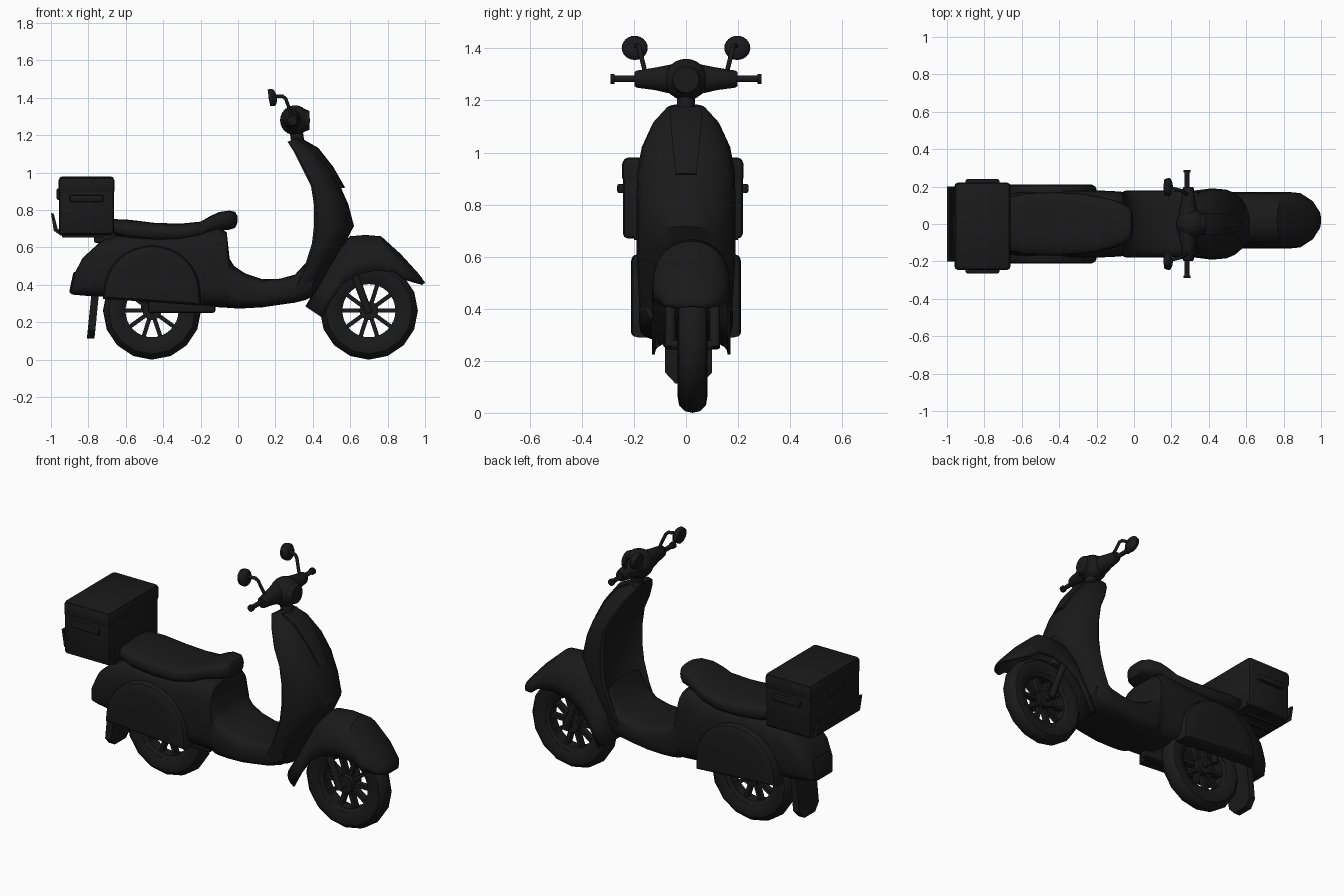
import bpy, bmesh, math
from math import sin, cos, pi, radians
from mathutils import Vector, Matrix

black = bpy.data.materials.new("black")
black.diffuse_color = (0.01, 0.01, 0.01, 1)


def finish(ob, angle=35):
    bpy.ops.object.select_all(action='DESELECT')
    ob.select_set(True)
    bpy.context.view_layer.objects.active = ob
    bpy.ops.object.shade_smooth_by_angle(angle=radians(angle))
    return ob


def from_bm(name, bm, angle=35):
    bmesh.ops.recalc_face_normals(bm, faces=bm.faces)
    me = bpy.data.meshes.new(name)
    bm.to_mesh(me)
    bm.free()
    me.materials.append(black)
    ob = bpy.data.objects.new(name, me)
    bpy.context.collection.objects.link(ob)
    return finish(ob, angle)


def loft(name, rings, wrap=True, around=False, caps=True, angle=35):
    """Skin a list of equal-length rings of points."""
    bm = bmesh.new()
    vs = [[bm.verts.new(p) for p in r] for r in rings]
    n = len(rings[0])
    for i in range(len(vs) if around else len(vs) - 1):
        a, b = vs[i], vs[(i + 1) % len(vs)]
        for j in range(n if wrap else n - 1):
            k = (j + 1) % n
            bm.faces.new((a[j], a[k], b[k], b[j]))
    if caps and not around:
        bm.faces.new(vs[0])
        bm.faces.new(vs[-1])
    return from_bm(name, bm, angle)


def box(name, c, s, bevel=0.01, rot=0):
    bm = bmesh.new()
    m = Matrix.Translation(c) @ Matrix.Rotation(rot, 4, 'Y') @ Matrix.Diagonal((*s, 1))
    bmesh.ops.create_cube(bm, size=1, matrix=m)
    if bevel:
        bmesh.ops.bevel(bm, geom=bm.edges[:], offset=bevel, segments=2, profile=0.5, affect='EDGES')
    return from_bm(name, bm)


def ball(name, c, s, rot=0):
    bm = bmesh.new()
    m = Matrix.Translation(c) @ Matrix.Rotation(rot, 4, 'Y') @ Matrix.Diagonal((*s, 1))
    bmesh.ops.create_uvsphere(bm, u_segments=20, v_segments=12, radius=1, matrix=m)
    return from_bm(name, bm)


def rod(name, a, b, r, r2=None, seg=12):
    a, b = Vector(a), Vector(b)
    bm = bmesh.new()
    m = Matrix.Translation((a + b) / 2) @ (b - a).to_track_quat('Z', 'Y').to_matrix().to_4x4()
    bmesh.ops.create_cone(bm, cap_ends=True, segments=seg, radius1=r, radius2=r2 or r,
                          depth=(b - a).length, matrix=m)
    return from_bm(name, bm)


def spow(v, e):
    return math.copysign(abs(v) ** e, v)


def oval(x, z0, z1, w, e=0.5, n=24):
    """Superellipse cross-section across the scooter at x."""
    return [(x, w * spow(cos(2 * pi * i / n), e),
             (z0 + z1) / 2 + (z1 - z0) / 2 * spow(sin(2 * pi * i / n), e)) for i in range(n)]


def modifier(ob, kind, **kw):
    m = ob.modifiers.new(kind.title(), kind)
    for k, v in kw.items():
        setattr(m, k, v)


# Wheels: low-poly tyre, rim, hub and ten spokes
WY = 0.025


def lathe(name, cx, cz, prof, n=16):
    return loft(name, [[(cx + r * sin(2 * pi * i / n), WY + y, cz - r * cos(2 * pi * i / n))
                        for r, y in prof] for i in range(n)], around=True)


half = [(0.165, 0.042), (0.2, 0.057), (0.232, 0.052), (0.255, 0.03)]
tyre = [(r, -y) for r, y in half] + [(0.262, 0)] + half[::-1]
for tag, cx in (("front", 0.70), ("rear", -0.46)):
    cz = 0.262
    lathe(tag + "_tyre", cx, cz, tyre)
    lathe(tag + "_rim", cx, cz, [(0.142, -0.03), (0.175, -0.046), (0.175, 0.046), (0.142, 0.03)], 32)
    rod(tag + "_hub", (cx, WY - 0.045, cz), (cx, WY + 0.045, cz), 0.05, seg=20)
    rod(tag + "_axle", (cx, WY - 0.085, cz), (cx, WY + 0.085, cz), 0.018)
    for i in range(10):
        a = 2 * pi * i / 10
        box(tag + "_spoke", (cx + 0.098 * cos(a), WY, cz - 0.098 * sin(a)), (0.12, 0.035, 0.022), 0, a)

# Main body: tail, seat base and floor, with a well for the rear wheel
body = loft("body", [oval(*s) for s in (
    (-0.89, 0.35, 0.39, 0.08), (-0.875, 0.347, 0.46, 0.105), (-0.83, 0.343, 0.545, 0.13),
    (-0.72, 0.335, 0.645, 0.16), (-0.6, 0.325, 0.675, 0.172), (-0.4, 0.31, 0.67, 0.178),
    (-0.2, 0.29, 0.69, 0.18), (-0.1, 0.28, 0.71, 0.175), (-0.06, 0.278, 0.68, 0.172),
    (-0.045, 0.276, 0.54, 0.178), (-0.02, 0.275, 0.5, 0.18), (0.04, 0.275, 0.46, 0.18),
    (0.13, 0.28, 0.43, 0.18), (0.225, 0.294, 0.433, 0.18), (0.305, 0.305, 0.455, 0.178),
    (0.364, 0.32, 0.52, 0.172), (0.40, 0.34, 0.6, 0.16))])
well = box("wheel_well_cutter", (-0.465, WY, 0.28), (0.56, 0.2, 0.56), 0)
well.hide_render = True
well.hide_viewport = True
modifier(body, 'BOOLEAN', operation='DIFFERENCE', object=well, solver='EXACT')

# Bulging side covers over the rear wheel
arch = [(-0.46 + 0.258 * cos(pi * i / 16), 0.36 + 0.25 * sin(pi * i / 16)) for i in range(17)]
arch += [(-0.722, 0.325), (-0.46, 0.308), (-0.2, 0.29)]
cover = loft("side_cover", [[(-0.46 + (x + 0.46) * k, y, 0.42 + (z - 0.42) * k) for x, z in arch]
                            for y, k in ((0.13, 1), (0.185, 1), (0.203, 0.965), (0.21, 0.9), (0.212, 0.7))])
modifier(cover, 'MIRROR', use_axis=(False, True, False))

# Seat
loft("seat", [oval(*s, 0.65) for s in (
    (-0.7, 0.68, 0.73, 0.11), (-0.67, 0.665, 0.752, 0.145), (-0.58, 0.64, 0.748, 0.165),
    (-0.45, 0.628, 0.732, 0.17), (-0.31, 0.628, 0.727, 0.165), (-0.2, 0.65, 0.738, 0.15),
    (-0.15, 0.675, 0.767, 0.138), (-0.1, 0.69, 0.79, 0.125), (-0.045, 0.695, 0.797, 0.105),
    (-0.015, 0.705, 0.79, 0.075), (-0.004, 0.73, 0.77, 0.035))])

# Leg shield: rounded front, hollowed back
rings = []
for xf, zf, xb, zb, w in ((0.32, 1.187, 0.265, 1.165, 0.075), (0.41, 1.13, 0.30, 1.11, 0.128),
                          (0.49, 1.03, 0.345, 1.02, 0.17), (0.55, 0.92, 0.39, 0.93, 0.187),
                          (0.59, 0.83, 0.406, 0.83, 0.19), (0.62, 0.715, 0.406, 0.71, 0.19),
                          (0.57, 0.62, 0.395, 0.62, 0.19), (0.49, 0.49, 0.36, 0.51, 0.185),
                          (0.39, 0.32, 0.31, 0.40, 0.178)):
    F, B = Vector((xf, 0, zf)), Vector((xb, 0, zb))
    sec = [(sin(a), 0.08 + 0.92 * cos(a) ** 0.75) for a in (radians(-90 + 15 * i) if 0 < i < 12 else
           radians(-89.99 if i == 0 else 89.99) for i in range(13))]
    sec += [(0.94, 0), (0.8, 0.14), (0.4, 0.25), (0, 0.27), (-0.4, 0.25), (-0.8, 0.14), (-0.94, 0)]
    rings.append([B.lerp(F, t) + Vector((0, w * y, 0)) for y, t in sec])
loft("leg_shield", rings)
loft("shield_ridge", [[(x - 0.05, -w, z - 0.01), (x - 0.004, -w, z - 0.002), (x + 0.01, 0, z),
                       (x - 0.004, w, z - 0.002), (x - 0.05, w, z - 0.01)]
                      for x, z, w in ((0.34, 1.178, 0.06), (0.42, 1.132, 0.06), (0.50, 1.03, 0.052),
                                      (0.563, 0.92, 0.04))])

# Front fender shell
rings = []
for xt, zt, xb, zb, w in ((1.0, 0.412, 0.985, 0.4, 0.05), (0.97, 0.455, 0.95, 0.41, 0.105),
                          (0.87, 0.565, 0.89, 0.43, 0.145), (0.765, 0.66, 0.84, 0.468, 0.15),
                          (0.68, 0.667, 0.74, 0.478, 0.15), (0.60, 0.66, 0.64, 0.455, 0.15),
                          (0.53, 0.59, 0.56, 0.405, 0.15), (0.44, 0.42, 0.50, 0.32, 0.15),
                          (0.36, 0.285, 0.45, 0.225, 0.15)):
    T, B = Vector((xt, 0.02, zt)), Vector((xb, 0.02, zb))
    rings.append([B.lerp(T, abs(cos(a)) ** 0.8) + Vector((0, w * sin(a), 0))
                  for a in (-pi / 2 + pi * i / 14 for i in range(15))])
fender = loft("front_fender", rings, wrap=False, caps=False)
modifier(fender, 'SOLIDIFY', thickness=0.01, offset=-1 if fender.data.polygons[60].normal.z > 0 else 1)

# Fork
for y in (-0.06, 0.11):
    rod("fork_leg", (0.70, y, 0.25), (0.58, y, 0.57), 0.02)
rod("steering_stem", (0.60, 0.02, 0.52), (0.5, 0, 0.8), 0.035)

# Rear drive unit
box("swing_arm", (-0.3, -0.065, 0.29), (0.36, 0.05, 0.08), 0.015)
rod("rear_damper", (-0.5, 0.11, 0.27), (-0.5, 0.11, 0.56), 0.018)

# Steering head, handlebar, grips and mirrors
rod("neck", (0.325, 0, 1.13), (0.31, 0, 1.23), 0.035, seg=16)
ball("steering_head", (0.305, 0, 1.28), (0.08, 0.083, 0.08))
rod("headlight", (0.345, 0, 1.28), (0.383, 0, 1.28), 0.065, 0.05, 20)
loft("handlebar_cover", [[(0.29 + r * 0.9 * cos(2 * pi * i / 16), y, z + r * sin(2 * pi * i / 16))
                          for i in range(16)]
                         for y, r, z in ((-0.197, 0.028, 1.282), (-0.188, 0.033, 1.282), (-0.12, 0.043, 1.283),
                                         (-0.05, 0.058, 1.282), (0.05, 0.058, 1.282), (0.12, 0.043, 1.283),
                                         (0.188, 0.033, 1.282), (0.197, 0.028, 1.282))])
for s in (-1, 1):
    rod("grip", (0.283, s * 0.18, 1.283), (0.283, s * 0.285, 1.283), 0.013)
    rod("grip_end", (0.283, s * 0.275, 1.283), (0.283, s * 0.29, 1.283), 0.019)
    path = [(0.29, s * 0.155, 1.30), (0.255, s * 0.178, 1.395), (0.24, s * 0.182, 1.408), (0.19, s * 0.195, 1.41)]
    for a, b in zip(path, path[1:]):
        rod("mirror_stem", a, b, 0.009)
        ball("mirror_joint", b, (0.009, 0.009, 0.009))
    ball("mirror", (0.185, s * 0.197, 1.402), (0.022, 0.05, 0.047), radians(-10))
    rod("mirror_glass", (0.178, s * 0.197, 1.402), (0.165, s * 0.197, 1.40), 0.046, 0.044, 20)

# Cargo box on its rack
BY = -0.012
box("cargo_box", (-0.81, BY, 0.825), (0.295, 0.46, 0.31), 0.018)
box("cargo_lid_rim", (-0.81, BY, 0.93), (0.3, 0.466, 0.09), 0.018)
for s in (-1, 1):
    box("side_handle", (-0.81, BY + s * 0.238, 0.862), (0.18, 0.03, 0.036), 0.01)
box("rear_latch", (-0.96, BY, 0.885), (0.02, 0.14, 0.06), 0.008)
rack = [(-0.66, 0.665), (-0.95, 0.665), (-0.985, 0.69), (-1.0, 0.785), (-0.985, 0.78), (-0.965, 0.7),
        (-0.94, 0.69), (-0.66, 0.69)]
loft("rack", [[(x, y, z) for x, z in rack] for y in (-0.2, 0.2)])
for i in range(5):
    box("rack_rib", (-0.83, -0.14 + 0.07 * i, 0.663), (0.22, 0.02, 0.02), 0.004)
box("rack_support", (-0.71, 0, 0.655), (0.12, 0.2, 0.06), 0.01)

# Tail light and rear mud flap
box("tail_light", (-0.872, 0, 0.41), (0.04, 0.15, 0.12), 0.012, radians(12))
loft("mud_flap", [[(x + dx, 0.01 + y, z) for y, z, x in ((-0.09, 0.36, -0.765), (-0.09, 0.155, -0.785),
                                                         (-0.05, 0.112, -0.79), (0.05, 0.112, -0.79),
                                                         (0.09, 0.155, -0.785), (0.09, 0.36, -0.765))]
                  for dx in (-0.018, 0.022)])
